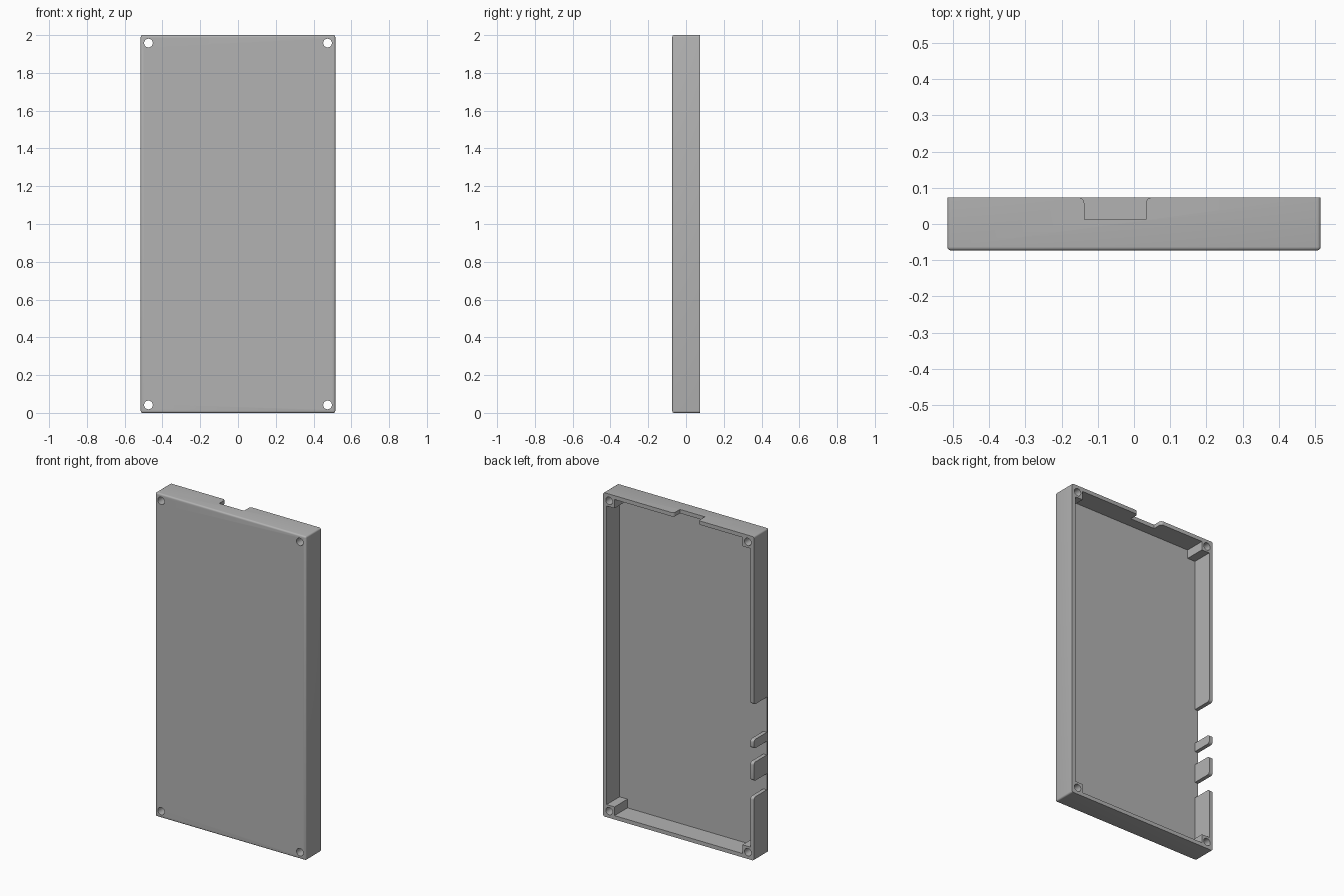
import bpy, bmesh, math

default = bpy.data.objects.get("Cube")
if default:
    bpy.data.objects.remove(default, do_unlink=True)

# Main dimensions
HALF_W, HALF_D, HEIGHT = 0.515, 0.073, 2.0
WALL, FLOOR, POST = 0.024, 0.02, 0.078
FLOOR_Y = -HALF_D + FLOOR
MID = HEIGHT / 2

grey = bpy.data.materials.new("plain grey")
grey.use_nodes = True
colour = (0.45, 0.45, 0.45, 1)
grey.diffuse_color = colour
grey.node_tree.nodes["Principled BSDF"].inputs["Base Color"].default_value = colour


def prism(name, profile, axis, start, end):
    """Extrude a closed 2D profile along the named axis."""
    place = {"x": lambda a, b, t: (t, a, b),
             "y": lambda a, b, t: (a, t, b),
             "z": lambda a, b, t: (a, b, t)}[axis]
    bm = bmesh.new()
    rings = [[bm.verts.new(place(a, b, t)) for a, b in profile] for t in (start, end)]
    bm.faces.new(rings[0])
    bm.faces.new(rings[1])
    for i in range(len(profile)):
        j = (i + 1) % len(profile)
        bm.faces.new((rings[0][i], rings[0][j], rings[1][j], rings[1][i]))
    bmesh.ops.recalc_face_normals(bm, faces=bm.faces)
    mesh = bpy.data.meshes.new(name)
    bm.to_mesh(mesh)
    bm.free()
    obj = bpy.data.objects.new(name, mesh)
    bpy.context.collection.objects.link(obj)
    mesh.materials.append(grey)
    return obj


def notch_profile(lo, hi, bottom, r=0.016, steps=5):
    """Slot open toward the back, with rounded lips at its mouth."""
    arc = [math.pi - math.pi / 2 * i / steps for i in range(steps + 1)]
    lip = [(r + r * math.cos(t), HALF_D - r + r * math.sin(t)) for t in arc]
    right = [(hi, bottom)] + [(hi + a, b) for a, b in lip] + [(hi + r, HALF_D + 0.05)]
    left = [(lo, bottom)] + [(lo - a, b) for a, b in lip] + [(lo - r, HALF_D + 0.05)]
    return right + left[::-1]


def cut(target, cutter):
    cutter.hide_render = True
    mod = target.modifiers.new("cut", "BOOLEAN")
    mod.operation, mod.solver, mod.object = "DIFFERENCE", "EXACT", cutter
    bpy.context.view_layer.objects.active = target
    bpy.ops.object.modifier_apply(modifier=mod.name)
    bpy.data.objects.remove(cutter, do_unlink=True)


# Outer block with softened front edges and corners
block = [(-HALF_W, 0), (HALF_W, 0), (HALF_W, HEIGHT), (-HALF_W, HEIGHT)]
shell = prism("enclosure_shell", block, "y", -HALF_D, HALF_D)
bm = bmesh.new()
bm.from_mesh(shell.data)
soft = [e for e in bm.edges if min(v.co.y for v in e.verts) < 0]
bmesh.ops.bevel(bm, geom=soft, offset=0.01, segments=4, profile=0.5, affect="EDGES")
bm.to_mesh(shell.data)
bm.free()

# Cavity that leaves a square screw post in every corner
ix, iz = HALF_W - WALL, MID - WALL
px, pz = HALF_W - POST, MID - POST
corner = [(ix, pz), (px, pz), (px, iz)]
cavity = []
for sx, sz in ((1, 1), (-1, 1), (-1, -1), (1, -1)):
    points = [(sx * a, MID + sz * b) for a, b in corner]
    cavity += points if sx * sz > 0 else points[::-1]
cut(shell, prism("cavity_cutter", cavity, "y", FLOOR_Y, 0.2))

# Screw holes through the posts
for sx in (-1, 1):
    for sz in (-1, 1):
        ring = [2 * math.pi * i / 32 for i in range(32)]
        hole = [(sx * 0.474 + 0.023 * math.cos(t), MID + sz * 0.958 + 0.023 * math.sin(t))
                for t in ring]
        cut(shell, prism("hole_cutter", hole, "y", -0.2, 0.2))

# Cable notch in the top wall
cut(shell, prism("top_notch_cutter", notch_profile(-0.137, 0.033, 0.012),
                 "z", HEIGHT - 0.04, HEIGHT + 0.1))

# Connector notches in the right wall, down to the floor
for lo, hi in ((0.39, 0.49), (0.605, 0.69), (0.745, 0.962)):
    profile = [(b, a) for a, b in notch_profile(lo, hi, FLOOR_Y)]
    cut(shell, prism("side_notch_cutter", profile, "x", -0.6, -0.47))

# Smooth the curves while keeping hard edges
bpy.ops.object.select_all(action="DESELECT")
shell.select_set(True)
bpy.context.view_layer.objects.active = shell
bpy.ops.object.shade_smooth_by_angle(angle=math.radians(30))
